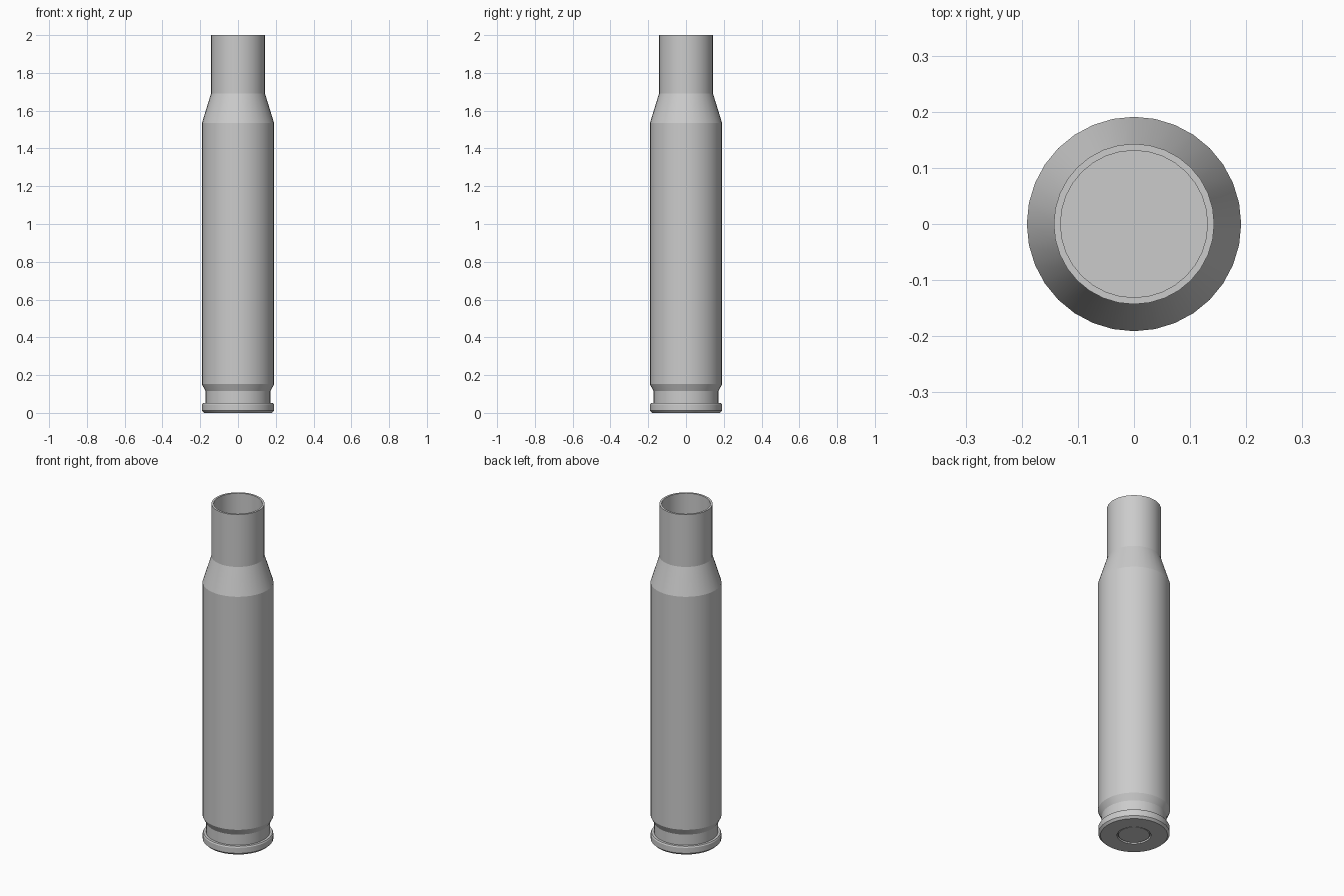
import bpy, bmesh, math

if "Cube" in bpy.data.objects:
    bpy.data.objects.remove(bpy.data.objects["Cube"])

SIDES = 32


def lathe(name, profile):
    """Revolve (radius, z) points about z; a zero radius closes on the axis."""
    bm = bmesh.new()
    rings = []
    for r, z in profile:
        if r == 0:
            rings.append([bm.verts.new((0, 0, z))] * SIDES)
        else:
            rings.append([bm.verts.new((r * math.cos(2 * math.pi * i / SIDES),
                                        r * math.sin(2 * math.pi * i / SIDES), z))
                          for i in range(SIDES)])
    for a, b in zip(rings, rings[1:]):
        for i in range(SIDES):
            j = (i + 1) % SIDES
            bm.faces.new(list(dict.fromkeys((a[i], a[j], b[j], b[i]))))
    bmesh.ops.recalc_face_normals(bm, faces=bm.faces)
    mesh = bpy.data.meshes.new(name)
    bm.to_mesh(mesh)
    bm.free()
    obj = bpy.data.objects.new(name, mesh)
    bpy.context.collection.objects.link(obj)
    bpy.ops.object.select_all(action='DESELECT')
    obj.select_set(True)
    bpy.context.view_layer.objects.active = obj
    bpy.ops.object.shade_smooth_by_angle(angle=math.radians(14))
    return obj


# Hollow case, from the base pocket up the outside and down the inside
lathe("case", [
    (0, 0.015), (0.09, 0.015), (0.09, 0.0),                 # base pocket
    (0.178, 0.0), (0.19, 0.012), (0.19, 0.045), (0.186, 0.052),  # rim
    (0.172, 0.052), (0.172, 0.115), (0.191, 0.152),         # groove
    (0.191, 1.535), (0.143, 1.69), (0.143, 2.0),            # body, shoulder, neck
    (0.131, 2.0), (0.131, 1.687), (0.179, 1.532),           # inside of neck
    (0.179, 0.16), (0, 0.16),                               # inside wall and floor
])

# Round disc set in the base
lathe("base_disc", [(0, 0.015), (0.086, 0.015), (0.086, 0.006),
                    (0.082, 0.003), (0, 0.003)])
